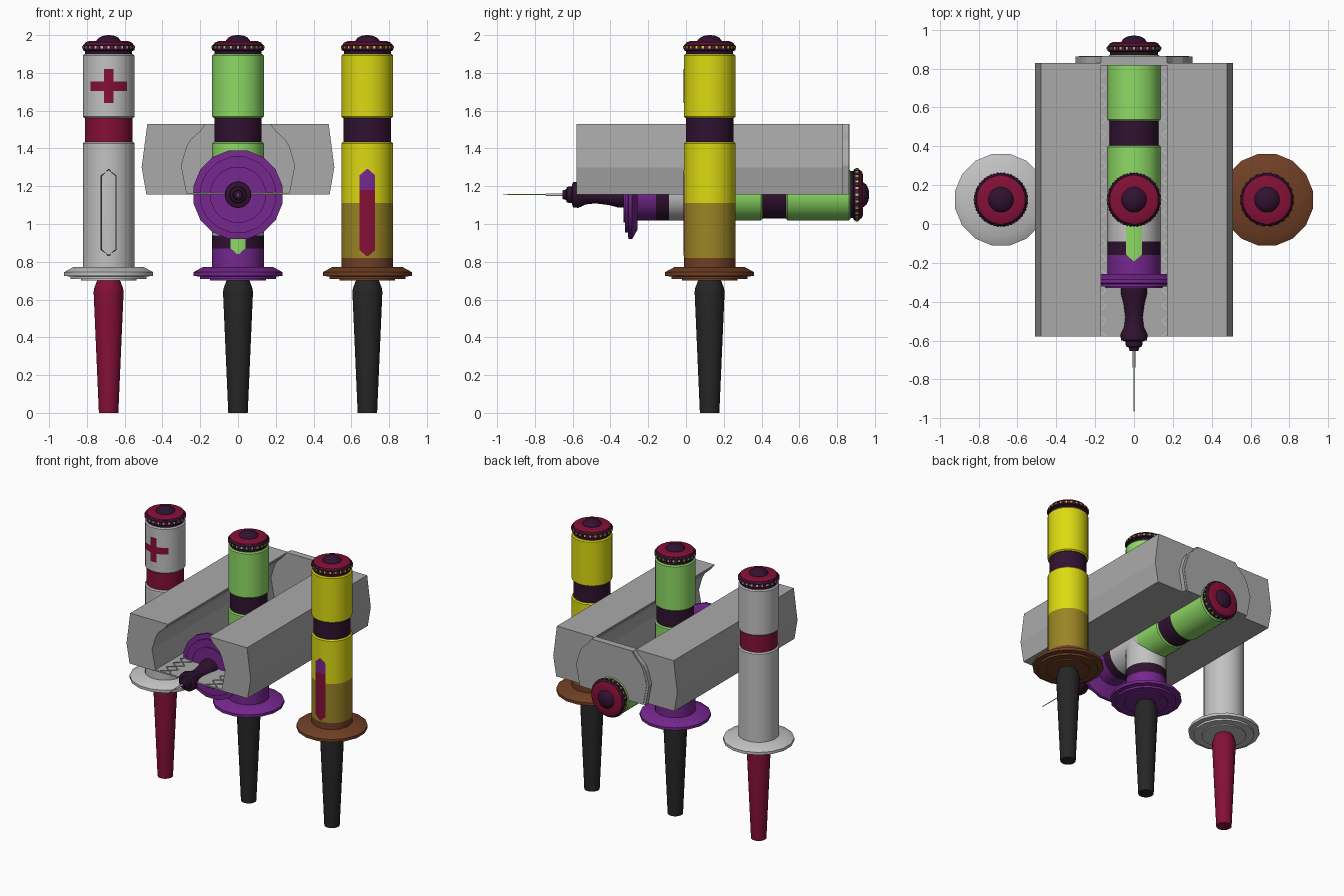
import bpy, bmesh, math
from mathutils import Matrix, Vector

if "Cube" in bpy.data.objects:
    bpy.data.objects.remove(bpy.data.objects["Cube"])


def mat(name, r, g, b):
    m = bpy.data.materials.new(name)
    m.diffuse_color = (r, g, b, 1)
    m.use_nodes = True
    m.node_tree.nodes["Principled BSDF"].inputs["Base Color"].default_value = m.diffuse_color
    return m


LIGHT = mat("light_grey", 0.54, 0.54, 0.54)
GREY = mat("case_grey", 0.40, 0.40, 0.40)
CRIMSON = mat("crimson", 0.23, 0.005, 0.038)
GREEN = mat("green", 0.27, 0.70, 0.13)
DARK = mat("dark_plum", 0.030, 0.006, 0.030)
PURPLE = mat("purple", 0.18, 0.020, 0.27)
YELLOW = mat("yellow", 0.72, 0.70, 0.006)
OLIVE = mat("olive", 0.33, 0.235, 0.018)
BROWN = mat("brown", 0.16, 0.05, 0.018)
BLACK = mat("charcoal", 0.019, 0.019, 0.019)


def finish(name, bm, material, place=Matrix(), smooth=True):
    bmesh.ops.recalc_face_normals(bm, faces=bm.faces)
    me = bpy.data.meshes.new(name)
    bm.to_mesh(me)
    bm.free()
    me.materials.append(material)
    ob = bpy.data.objects.new(name, me)
    bpy.context.collection.objects.link(ob)
    ob.matrix_world = place
    if smooth:
        bpy.ops.object.select_all(action='DESELECT')
        ob.select_set(True)
        bpy.context.view_layer.objects.active = ob
        bpy.ops.object.shade_smooth_by_angle(angle=math.radians(30))
    return ob


def lathe(name, profile, material, place, segs=32):
    """Capped turned solid from (radius, height) pairs."""
    bm = bmesh.new()
    rings = [[bm.verts.new((r * math.cos(a), r * math.sin(a), z))
              for a in (2 * math.pi * (i + 0.5) / segs for i in range(segs))]
             for r, z in profile]
    for lo, hi in zip(rings, rings[1:]):
        for i in range(segs):
            j = (i + 1) % segs
            bm.faces.new((lo[i], lo[j], hi[j], hi[i]))
    bm.faces.new(rings[0])
    bm.faces.new(rings[-1])
    return finish(name, bm, material, place)


def wrap(name, rows, material, place, radius, cols=8):
    """Thin plate wrapped on the barrel front; rows are (half_width, height)."""
    bm = bmesh.new()
    grid = []
    for w, z in rows:
        xs = [w * (2 * i / cols - 1) for i in range(cols + 1)]
        grid.append([bm.verts.new((x, -math.sqrt(radius ** 2 - x * x), z)) for x in xs])
    for lo, hi in zip(grid, grid[1:]):
        for i in range(cols):
            bm.faces.new((lo[i], lo[i + 1], hi[i + 1], hi[i]))
    ob = finish(name, bm, material, place)
    # keep the plate facing outwards
    if ob.data.polygons[0].normal.y > 0:
        ob.data.flip_normals()
    return ob


def pill(w, z0, z1):
    t = w * 0.8
    return [(0.004, z0), (w, z0 + t), (w, z1 - t), (0.004, z1)]


def prism(name, outline, y0, y1, material):
    """Extrude an (x, z) outline along y."""
    bm = bmesh.new()
    f = bm.faces.new([bm.verts.new((x, y0, z)) for x, z in outline])
    new = bmesh.ops.extrude_face_region(bm, geom=[f])["geom"]
    bmesh.ops.translate(bm, vec=(0, y1 - y0, 0),
                        verts=[v for v in new if isinstance(v, bmesh.types.BMVert)])
    return finish(name, bm, material, smooth=False)


def pen(tag, place, barrel, band, flange, upper, bead):
    """Barrel sections are (z0, z1, material)."""
    R = 0.137
    lathe(tag + "_flange", [(0.15, 0.70), (0.15, 0.708), (0.205, 0.708), (0.205, 0.722),
                            (0.24, 0.725), (0.24, 0.745), (0.19, 0.772)], flange, place, 16)
    for z0, z1, m in barrel:
        end = 0.008 if z1 > 1.4 else 0
        lathe(tag + "_barrel", [(R, z0), (R, z1 - end), (R - end, z1)], m, place)
    lathe(tag + "_band", [(0.126, 1.43), (0.126, 1.57)], band, place)
    lathe(tag + "_upper_barrel", [(R - .008, 1.56), (R, 1.568), (R, 1.892), (R - .008, 1.90)],
          upper, place)
    # dose dial
    lathe(tag + "_dial_neck", [(0.125, 1.895), (0.125, 1.915), (R, 1.92), (R, 1.945),
                               (0.128, 1.955)], DARK, place)
    lathe(tag + "_dial_top", [(0.128, 1.95), (0.125, 1.96), (0.105, 1.968), (0.06, 1.968)],
          CRIMSON, place)
    lathe(tag + "_button", [(0.066, 1.96), (0.064, 1.972), (0.052, 1.986),
                            (0.032, 1.996), (0.008, 2.0)], DARK, place)
    # dial beads, every other one coloured
    for part, m, shift in (("_dial_bead", bead, 0), ("_dial_grip", CRIMSON, 0.5)):
        bm = bmesh.new()
        for i in range(24):
            a = 2 * math.pi * (i + shift) / 24
            bmesh.ops.create_cube(bm, size=1, matrix=Matrix.Rotation(a, 4, 'Z')
                                  @ Matrix.Translation((R, 0, 1.935))
                                  @ Matrix.Diagonal((0.007, 0.012, 0.014, 1)))
        finish(tag + part, bm, m, place, smooth=False)


def needle_cover(tag, place, m):
    lathe(tag + "_needle_cover", [(0.052, 0), (0.08, 0.64), (0.077, 0.66), (0.06, 0.705)],
          m, place, 24)


def stand(x):
    return Matrix.Translation((x, 0.125, 0))


# left pen, grey with a cross
P = stand(-0.685)
pen("left_pen", P, [(0.76, 1.435, LIGHT)], CRIMSON, LIGHT, LIGHT, LIGHT)
needle_cover("left_pen", P, CRIMSON)
wrap("left_window_groove", pill(0.042, 0.83, 1.29), BLACK, P, 0.1375)
wrap("left_window", pill(0.036, 0.838, 1.282), LIGHT, P, 0.1385)
wrap("cross_upright", [(0.025, 1.64), (0.025, 1.82)], CRIMSON, P, 0.1385)
wrap("cross_bar", [(0.097, 1.705), (0.097, 1.755)], CRIMSON, P, 0.1386, 16)

# middle standing pen and lying pen share one livery
green_barrel = [(0.76, 0.87, PURPLE), (0.87, 0.94, DARK), (0.94, 1.22, LIGHT),
                (1.22, 1.435, GREEN)]
P = stand(0)
LYING = Matrix.Translation((0, -1.03, 1.155)) @ Matrix.Rotation(-math.pi / 2, 4, 'X')
for tag, place in (("middle_pen", P), ("lying_pen", LYING)):
    pen(tag, place, green_barrel, DARK, PURPLE, GREEN, GREEN)
    wrap(tag + "_window", pill(0.04, 0.84, 1.28), GREEN, place, 0.1385)
needle_cover("middle_pen", P, BLACK)

# right pen, yellow
P = stand(0.685)
pen("right_pen", P, [(0.76, 0.82, BROWN), (0.82, 1.11, OLIVE), (1.11, 1.435, YELLOW)],
    DARK, BROWN, YELLOW, YELLOW)
needle_cover("right_pen", P, BLACK)
wrap("right_window_fill", [(0.004, 0.83), (0.041, 0.862), (0.041, 1.18)], CRIMSON, P, 0.1385)
wrap("right_window_empty", [(0.041, 1.18), (0.041, 1.258), (0.004, 1.29)], PURPLE, P, 0.1385)

# exposed needle of the lying pen
lathe("needle_hub", [(0.022, 0.375), (0.028, 0.395), (0.042, 0.40), (0.045, 0.425),
                     (0.068, 0.432), (0.070, 0.46), (0.052, 0.50), (0.046, 0.55),
                     (0.055, 0.62), (0.068, 0.67), (0.068, 0.705)], DARK, LYING, 24)
lathe("needle_base", [(0.007, 0.29), (0.007, 0.38)], LIGHT, LYING, 12)
lathe("needle", [(0.001, 0.06), (0.003, 0.09), (0.003, 0.30)], GREEN, LYING, 8)

# case: two side blocks with an undercut channel between them
channel = [(0.17, 1.53), (0.20, 1.49), (0.25, 1.445), (0.27, 1.41), (0.30, 1.31), (0.27, 1.155)]
block = [(0.485, 1.155), (0.51, 1.30), (0.48, 1.53)] + channel
for side, s in (("left", -1), ("right", 1)):
    prism(side + "_case_block", [(s * x, z) for x, z in block], -0.58, 0.83, GREY)

# end wall: recessed seam plus outer panel
full = channel + [(-x, z) for x, z in reversed(channel)]
prism("case_end_seam", full, 0.815, 0.835, GREY)
prism("case_end_panel", [(x * 0.94, z) for x, z in full], 0.83, 0.865, GREY)
for s in (-1, 1):
    edge = [(s * x, z) for x, z in channel] + [(s * (x - 0.018), z) for x, z in reversed(channel)]
    prism("case_end_rim", edge, 0.83, 0.862, GREY)

# channel floor with raised lattice
prism("case_floor", [(-0.28, 1.155), (0.28, 1.155), (0.28, 1.165), (-0.28, 1.165)],
      -0.58, 0.82, GREY)
bm = bmesh.new()
for s in (-1, 1):
    for i in range(17):
        y = -0.54 + i * 0.08
        for d in (-1, 1):
            bmesh.ops.create_cube(bm, size=1, matrix=Matrix.Translation((s * 0.19, y, 1.167))
                                  @ Matrix.Rotation(d * 0.7, 4, 'Z')
                                  @ Matrix.Diagonal((0.12, 0.005, 0.006, 1)))
finish("floor_lattice", bm, LIGHT, smooth=False)
